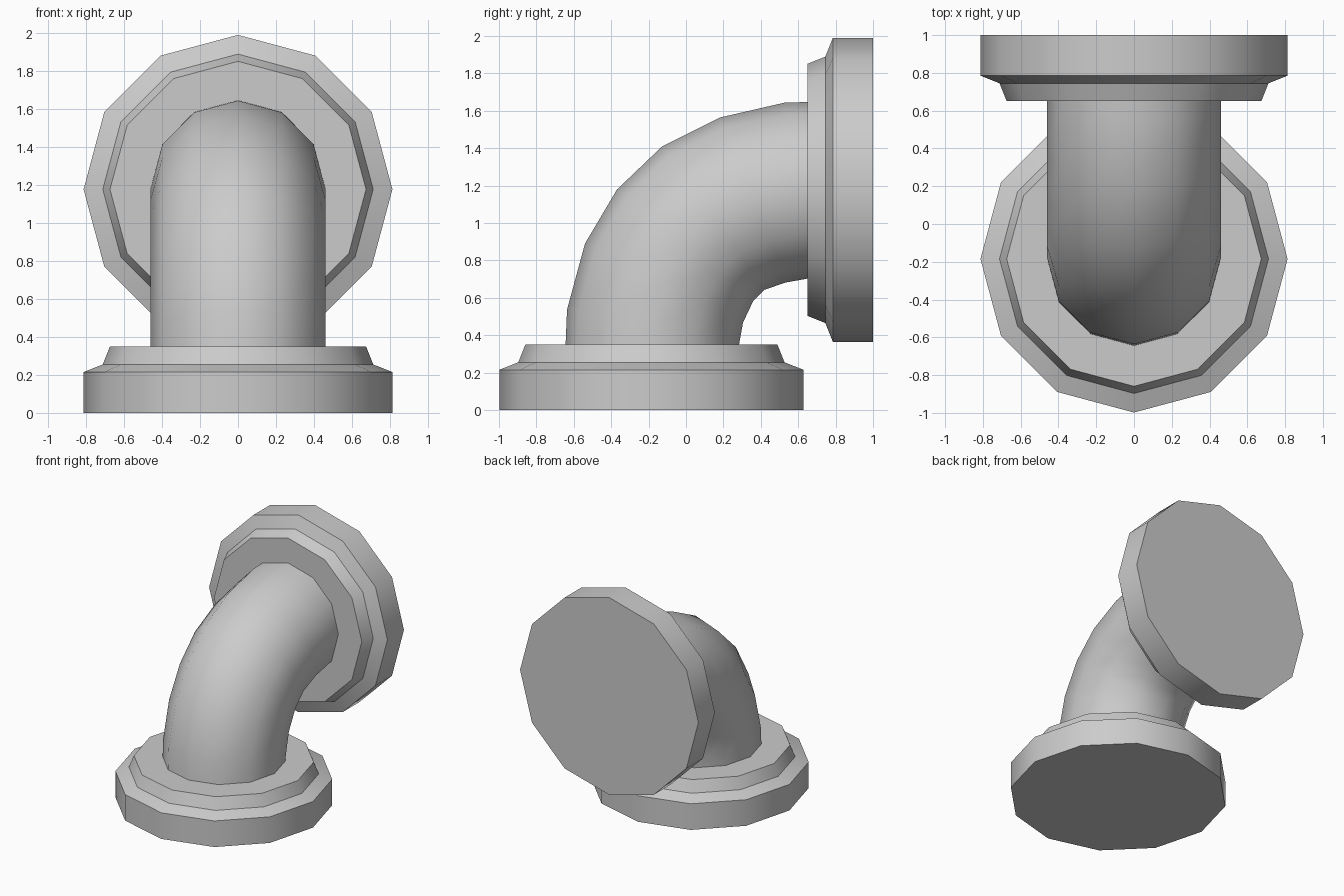
import bpy, bmesh, math
from mathutils import Vector

if "Cube" in bpy.data.objects:
    bpy.data.objects.remove(bpy.data.objects["Cube"])

SIDES = 12
X = Vector((1, 0, 0))


def loft(name, rings):
    """Skin capped 12-sided rings; each ring is (centre, in-plane axis vector, x radius)."""
    bm = bmesh.new()
    loops = []
    for centre, axis, rx in rings:
        loops.append([bm.verts.new(centre + axis * math.cos(a) + X * rx * math.sin(a))
                      for a in (2 * math.pi * i / SIDES for i in range(SIDES))])
    for a, b in zip(loops, loops[1:]):
        for i in range(SIDES):
            j = (i + 1) % SIDES
            bm.faces.new((a[i], a[j], b[j], b[i]))
    bm.faces.new(loops[0])
    bm.faces.new(loops[-1])
    bmesh.ops.recalc_face_normals(bm, faces=bm.faces)
    mesh = bpy.data.meshes.new(name)
    bm.to_mesh(mesh)
    bm.free()
    obj = bpy.data.objects.new(name, mesh)
    bpy.context.collection.objects.link(obj)
    bpy.ops.object.select_all(action='DESELECT')
    obj.select_set(True)
    bpy.context.view_layer.objects.active = obj
    bpy.ops.object.shade_smooth_by_angle(angle=math.radians(36))
    return obj


# Stepped flanges: (depth from the outer face, radius)
PROFILE = [(0, .813), (.215, .813), (.255, .712), (.35, .674)]


def flange(name, origin, inward, axis):
    loft(name, [(Vector(origin) + Vector(inward) * d, Vector(axis) * r, r)
                for d, r in PROFILE])


flange("bottom_flange", (0, -.185, 0), (0, 0, 1), (0, -1, 0))
flange("back_flange", (0, 1, 1.177), (0, -1, 0), (0, 0, 1))

# Elbow pipe: outer and inner (y, z) point of each ring, ends buried in the flanges
BEND = [((-.65, .2), (.278, .2)), ((-.636, .537), (.28, .33)),
        ((-.54, .89), (.305, .468)), ((-.369, 1.179), (.358, .58)),
        ((-.128, 1.409), (.422, .644)), ((.182, 1.564), (.535, .682)),
        ((.53, 1.644), (.735, .718)), ((.85, 1.65), (.85, .72))]
rings = []
for outer, inner in BEND:
    o, n = Vector((0, *outer)), Vector((0, *inner))
    rings.append(((o + n) / 2, (o - n) / 2, .46))
loft("elbow_pipe", rings)
